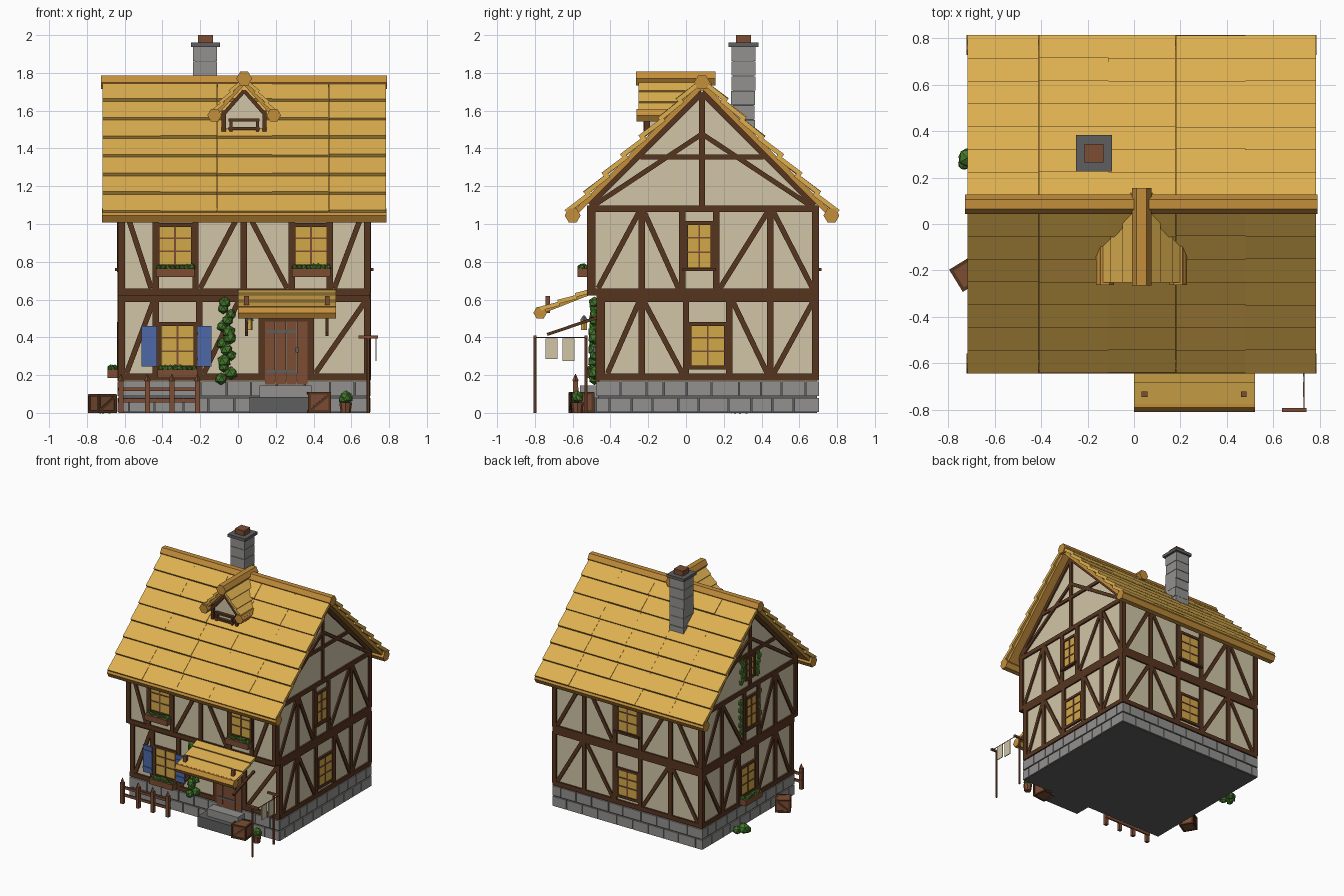
import bpy, bmesh, math, random
from mathutils import Matrix, Vector as V

if "Cube" in bpy.data.objects:
    bpy.data.objects.remove(bpy.data.objects["Cube"])

random.seed(4)
X, Y, Z = V((1, 0, 0)), V((0, 1, 0)), V((0, 0, 1))
COLORS = {"plaster": "D0C5A6", "timber": "56351F", "thatch gold": "DEB050", "log gold": "C48E3C",
          "stone": "929190", "dark stone": "5F5E5E", "window yellow": "D2A848",
          "leaf green": "457A2C", "shutter blue": "4D68A6", "brown wood": "7C4D34"}
MATS, PARTS = {}, {}
for n, h in COLORS.items():
    m = MATS[n] = bpy.data.materials.new(n)
    c = [int(h[i:i + 2], 16) / 255 for i in (0, 2, 4)]
    m.diffuse_color = [((v + .055) / 1.055) ** 2.4 for v in c] + [1]
    m.use_nodes = True
    m.node_tree.nodes["Principled BSDF"].inputs["Base Color"].default_value = m.diffuse_color


def part(name, mat):
    """Mesh under construction for one named object of one colour."""
    return PARTS.setdefault((name, mat), bmesh.new())


def cols(a, b, c, t):
    return Matrix((a, b, c)).transposed().to_4x4() + Matrix(
        [[0, 0, 0, t[i]] if i < 3 else [0, 0, 0, 0] for i in range(4)])


def bar(name, mat, p, q, w, d, n):
    """Box from p to q, d thick along n and w wide across."""
    p, q, n = V(p), V(q), V(n).normalized()
    a = q - p
    bmesh.ops.create_cube(part(name, mat), size=1,
                          matrix=cols(a, n.cross(a).normalized() * w, n * d, (p + q) / 2))


def box(name, mat, x0, x1, y0, y1, z0, z1, rot=0):
    c = V(((x0 + x1) / 2, (y0 + y1) / 2, (z0 + z1) / 2))
    m = Matrix.Translation(c) @ Matrix.Rotation(rot, 4, 'Z') @ Matrix.Diagonal((x1 - x0, y1 - y0, z1 - z0, 1))
    bmesh.ops.create_cube(part(name, mat), size=1, matrix=m)


def log(name, mat, p, q, r, n=6, r2=None):
    p, q = V(p), V(q)
    d = (q - p).normalized()
    s = X if abs(d.z) > .9 else Z.cross(d).normalized()
    bmesh.ops.create_cone(part(name, mat), cap_ends=True, segments=n, radius1=r, radius2=r if r2 is None else r2,
                          depth=(q - p).length, matrix=cols(s.cross(d), s, d, (p + q) / 2))


def bush(name, c, r, flat=V((1, 1, 1))):
    m = Matrix.Translation(V(c)) @ Matrix.Rotation(random.random() * 6, 4, 'Z')
    if flat != V((1, 1, 1)):
        m = Matrix.Translation(V(c))
    bmesh.ops.create_icosphere(part(name, "leaf green"), subdivisions=1, radius=r, matrix=m @ Matrix.Diagonal((*flat, 1)))


def prism(name, mat, pts, vec):
    bm = part(name, mat)
    f = bm.faces.new([bm.verts.new(p) for p in pts])
    r = bmesh.ops.extrude_face_region(bm, geom=[f])
    bmesh.ops.translate(bm, vec=vec, verts=[v for v in r["geom"] if isinstance(v, bmesh.types.BMVert)])


# walls: lower storey, and overhanging upper storey with gables
box("lower_wall", "plaster", -.625, .69, -.46, .69, .1, .64)
prism("upper_wall", "plaster", [(-.625, y, z) for y, z in
      ((-.51, .63), (.69, .63), (.69, 1.11), (.085, 1.71), (-.51, 1.11))], (1.315, 0, 0))

# foundation of two courses of stone blocks
box("foundation_core", "dark stone", -.628, .693, -.465, .693, 0, .165)
for row in range(2):
    z0, z1 = row * .085 + .004, row * .085 + .08
    for a0, a1, fixed, alongx in ((-.637, .702, -.468, 1), (-.637, .702, .696, 1), (-.473, .702, -.63, 0), (-.473, .702, .695, 0)):
        cuts = [a0] + [a0 + (i + .5 * row + .5) * (a1 - a0) / 9.5 + random.uniform(-.02, .02) for i in range(9)] + [a1]
        for s, e in zip(cuts, cuts[1:]):
            r = (s + .003, e - .003, fixed - .007, fixed + .007)
            box("foundation_blocks", "stone", *(r if alongx else r[2:] + r[:2]), z0, z1)


class Side:
    """A wall face with coordinates u (along), z and depth d."""
    def __init__(self, u, n, plane):
        self.u, self.n, self.plane = u, n, plane

    def at(self, u, z, d=0):
        return self.u * u + self.n * (self.plane + d) + Z * z

    def beam(self, a, b, w=.034, name="timber_frame", mat="timber", d=.002, t=.022):
        bar(name, mat, self.at(*a, d), self.at(*b, d), w, t, self.n)

    def frame(self, u0, u1, z0, z1, posts, diags):
        for z in (z0, z1):
            self.beam((u0 - .01, z), (u1 + .01, z), .035)
        for u in posts:
            self.beam((u, z0), (u, z1))
        for u, v, up in diags:
            a, b = (z0 + .02, z1 - .02) if up else (z1 - .02, z0 + .02)
            self.beam((u, a), (v, b), .028, d=0)

    def window(self, u0, u1, z0, z1, flowers=False, sill=False):
        um, h = (u0 + u1) / 2, z1 - z0
        self.beam((um, z0), (um, z1), u1 - u0, "window_panes", "window yellow", .003, .008)
        for u in (u0 - .01, u1 + .01):
            self.beam((u, z0 - .02), (u, z1 + .02), .02, "window_frames", d=.004)
        for z in (z0 - .01, z1 + .01):
            self.beam((u0 - .02, z), (u1 + .02, z), .02, "window_frames", d=.004)
        self.beam((um, z0), (um, z1), .01, "window_bars", "brown wood", .007, .01)
        for k in (.36, .7):
            self.beam((u0, z0 + h * k), (u1, z0 + h * k), .008, "window_bars", "brown wood", .007, .01)
        if sill:
            self.beam((u0 - .03, z0 - .012), (u1 + .03, z0 - .012), .016, "window_sills", d=.012, t=.03)
        if flowers:
            self.beam((u0 - .02, z0 - .043), (u1 + .02, z0 - .043), .045, "flower_boxes", "brown wood", .035, .06)
            for i in range(8):
                bush("flowers", self.at(u0 - .005 + i * (u1 - u0 + .01) / 7, z0 - .014, random.uniform(.025, .05)),
                     random.uniform(.013, .021))


front, front_up = Side(X, -Y, .46), Side(X, -Y, .51)
back, right, left = Side(X, Y, .69), Side(Y, X, .69), Side(Y, -X, .625)

# timber frames and windows per wall
front.frame(-.625, .69, .19, .605, (-.615, -.435, -.205, .125, .385, .685), ((-.59, -.45, 1), (-.18, 0, 1), (.41, .67, 1)))
front.window(-.405, -.235, .25, .46, flowers=True)
front_up.frame(-.625, .69, .64, 1.08, (-.615, -.435, -.225, .03, .285, .485, .685),
               ((-.59, -.46, 0), (-.2, .01, 1), (.05, .26, 0), (.51, .66, 1)))
front_up.window(-.415, -.25, .785, .985, flowers=True)
front_up.window(.305, .47, .785, .985, flowers=True)
for z0, z1, w in ((.19, .605, .085), (.64, 1.08, .06)):
    h = .25 if z0 < .5 else .77
    top = .46 if z0 < .5 else .995
    mid = .115 if z0 < .5 else .07
    y0 = -.455 if z0 < .5 else -.505
    for s in (right, left):
        s.frame(y0, .69, z0, z1, (y0 + .01, -.235, mid - w - .03, mid + w + .03, .445, .685),
                ((y0 + .04, -.25, 1), (-.22, mid - w - .05, 0), (mid + w + .05, .43, 1 if z0 > .5 else 0), (.465, .67, 0 if z0 > .5 else 1)))
        s.window(mid - w, mid + w, h, top, sill=z0 > .5, flowers=s is left and z0 < .5)
    back.frame(-.625, .69, z0, z1, (-.615, -.35, -.08, .145, .42, .685),
               ((-.59, -.37, 1), (-.33, -.1, 0), (.165, .4, 1), (.44, .66, 0)))
    back.window(-.05, .115, h, top - .01, sill=z0 > .5)

# gable timbers
for s in (right, left):
    s.beam((.085, 1.08), (.085, 1.68), .03)
    s.beam((-.24, 1.355), (.41, 1.355), .026)
    for k in (-1, 1):
        s.beam((.085 + k * .57, 1.1), (.085 + k * .01, 1.47), .026)
        s.beam((.085 + k * .595, 1.1), (.085, 1.695), .03)
left.window(.04, .13, 1.17, 1.32)

# climbing leaves: beside left windows and along the front wall
for z0, z1, w in ((.76, 1.0, .11), (1.16, 1.33, .1)):
    for k in (-1, 1):
        for i in range(5):
            bush("side_ivy", left.at(.08 + k * w + random.uniform(-.015, .015), z0 + (z1 - z0) * i / 4, .004), .03, V((.4, 1, 1)))
for i in range(14):
    bush("front_ivy", (-.06 + .025 * math.sin(i * 1.9) - (.03 if i == 0 else 0), -.485, .18 + i * .031), random.uniform(.027, .038))

# shutters
for a, b in ((-.51, -.43), (-.215, -.14)):
    front.beam(((a + b) / 2, .245), ((a + b) / 2, .46), b - a, "shutters", "shutter blue", .014, .016)
    for z in (.285, .42):
        front.beam((a, z), (b, z), .015, "shutter_battens", "shutter blue", .02, .016)

# main roof: boarding, seven overlapping courses, hexagonal logs
for s in (-1, 1):
    nrm = V((0, s, .99)).normalized()
    pt = lambda t, o: V((.0325, .085 + s * .685 * t, 1.735 - .69 * t)) + nrm * o
    bar("roof_boarding", "log gold", pt(0, 0), pt(1, 0), 1.47, .028, nrm)
    cuts = (-.717, -.41, -.11, .18, .48, .783)
    for i in range(7):
        for a, b in zip(cuts, cuts[1:]):
            off, j = X * ((a + b) / 2 - .0325), random.uniform(-.004, .003)
            p, q = pt(i / 7 - .01, .016) + off, pt((i + 1) / 7 + .012, .037 + j) + off
            bar("roof_courses", "thatch gold", p, q, b - a - .001, .024, X.cross(q - p) * -s)
    log("eave_log", "log gold", (-.72, .085 + s * .685, 1.045), (.785, .085 + s * .685, 1.045), .042)
log("ridge_log", "log gold", (-.726, .085, 1.75), (.79, .085, 1.75), .042)

# dormer
prism("dormer_wall", "plaster", [(x, -.2, z) for x, z in
      ((-.075, 1.42), (.14, 1.42), (.14, 1.59), (.0325, 1.71), (-.075, 1.59))], (0, .25, 0))
for s in (-1, 1):
    nrm = V((s * 1.11, 0, 1)).normalized()
    pt = lambda t, o: V((.0325 + s * .157 * t, -.06, 1.75 - .175 * t)) + nrm * o
    bar("dormer_boarding", "log gold", pt(0, 0), pt(1, 0), .36, .02, nrm)
    for i in range(3):
        p, q = pt(i / 3 - .02, .01), pt((i + 1) / 3 + .04, .024)
        bar("dormer_courses", "thatch gold", p, q, .385, .018, Y.cross(q - p) * s)
    x = .0325 + s * .157
    log("dormer_eave_log", "log gold", (x, -.262, 1.575), (x, -.07, 1.575), .038)
    bar("dormer_timber", "timber", (.0325 + s * .108, -.206, 1.49), (.0325 + s * .108, -.206, 1.6), .022, .03, -Y)
    bar("dormer_timber", "timber", (.0325 + s * .115, -.206, 1.575), (.0325, -.206, 1.705), .02, .03, -Y)
    bar("dormer_timber", "timber", (.0325 + s * .07, -.21, 1.49), (.0325 + s * .07, -.21, 1.55), .016, .03, -Y)
log("dormer_ridge_log", "log gold", (.0325, -.265, 1.77), (.0325, .155, 1.77), .042)
for z in (1.505, 1.55):
    bar("dormer_timber", "timber", (-.05, -.21, z), (.115, -.21, z), .016, .03, -Y)

# chimney of stacked stones with cap and pot
for i in range(7):
    j = random.uniform(-.004, .004)
    box("chimney_stones", "stone", -.236 + j, -.11 + j, .24 - j, .366 - j, 1.4 + i * .077, 1.474 + i * .077)
box("chimney_core", "dark stone", -.228, -.118, .248, .358, 1.35, 1.95)
box("chimney_cap", "dark stone", -.25, -.095, .225, .383, 1.937, 1.96)
box("chimney_pot", "brown wood", -.212, -.132, .264, .344, 1.95, 2.0)

# door with planks, hinges, handle and steps
for i in range(4):
    x = .142 + i * .057
    box("door_planks", "brown wood", x, x + .054, -.478, -.45, .15, .485)
for z in (.22, .43):
    box("door_hinges", "dark stone", .15, .31, -.483, -.47, z - .008, z + .008)
box("door_handle", "dark stone", .305, .32, -.492, -.47, .32, .345)
box("door_lintel", "timber", .11, .4, -.48, -.45, .485, .515)
box("door_step", "stone", .115, .39, -.56, -.45, .085, .145)
box("lower_step", "dark stone", .06, .39, -.6, -.45, 0, .085)

# awning over the door with pegs, struts and lantern
nrm = V((0, -.42, 1)).normalized()
bar("awning_boards", "log gold", (.26, -.49, .64), (.26, -.77, .53), .5, .016, nrm)
for i in range(3):
    p = V((.26, -.485 - .093 * i, .65 - .036 * i))
    q = p + V((0, -.1, -.026))
    bar("awning_courses", "thatch gold", p, q, .52, .022, nrm)
log("awning_log", "log gold", (0, -.772, .53), (.52, -.772, .53), .036)
for x in (.045, .472):
    box("awning_pegs", "brown wood", x - .012, x + .012, -.745, -.72, .53, .62)
    bar("awning_struts", "timber", (x, -.47, .505), (x, -.735, .415), .016, .016, X)
log("lantern", "window yellow", (.06, -.54, .44), (.06, -.54, .49), .018)
log("lantern_cap", "dark stone", (.06, -.54, .49), (.06, -.54, .515), .024, 6, .006)

# fence
for x in (-.62, -.48, -.35, -.215):
    box("fence_posts", "brown wood", x - .013, x + .013, -.598, -.572, 0, .17)
    log("fence_post_tips", "brown wood", (x, -.585, .17), (x, -.585, .205), .017, 4, .002)
for z in (.065, .125):
    box("fence_rails", "brown wood", -.635, -.2, -.581, -.568, z - .01, z + .01)


def crate(cx, cy, s, rot):
    h = s / 2
    box("crate_body", "brown wood", cx - h, cx + h, cy - h, cy + h, .003, s, rot)
    R = Matrix.Rotation(rot, 3, 'Z')
    P = lambda x, y, z: R @ V((x, y, 0)) + V((cx, cy, z))
    for a in (-h, h):
        for b in (-h, h):
            bar("crate_edges", "timber", P(a, b, 0), P(a, b, s), .014, .014, R @ X)
            z = .007 if b < 0 else s - .004
            bar("crate_edges", "timber", P(a, -h, z), P(a, h, z), .014, .014, Z)
            bar("crate_edges", "timber", P(-h, a, z), P(h, a, z), .014, .014, Z)
        bar("crate_edges", "timber", P(-h, a, .01), P(h, a, s - .01), .014, .01, R @ Y)


crate(-.718, -.215, .098, .55)
crate(.425, -.553, .108, .12)

# potted plant and ground bush
log("plant_pot", "brown wood", (.57, -.575, 0), (.57, -.575, .055), .026, 8, .034)
for c, r in (((.57, -.575, .085), .035), ((.555, -.585, .07), .024), ((.585, -.565, .075), .024)):
    bush("pot_plant", c, r)
for c, r in (((-.715, .285, .04), .045), ((-.68, .32, .03), .035), ((-.68, .24, .03), .033), ((-.73, .26, .025), .03)):
    bush("ground_bush", c, r)

# clothes line
for y in (-.8, -.53):
    log("line_posts", "brown wood", (.69, y, 0), (.69, y, .41), .009)
    box("line_crossbars", "brown wood", .637, .742, y - .008, y + .008, .395, .41)
box("line_cord", "timber", .729, .733, -.8, -.53, .397, .401)
for y0, y1, z0 in ((-.745, -.68, .285), (-.655, -.59, .275)):
    box("hanging_cloths", "plaster", .728, .734, y0, y1, z0, .395)

# turn every collected mesh into an object
for (name, mat), bm in PARTS.items():
    bmesh.ops.recalc_face_normals(bm, faces=bm.faces[:])
    me = bpy.data.meshes.new(name)
    bm.to_mesh(me)
    bm.free()
    me.materials.append(MATS[mat])
    bpy.context.collection.objects.link(bpy.data.objects.new(name, me))
